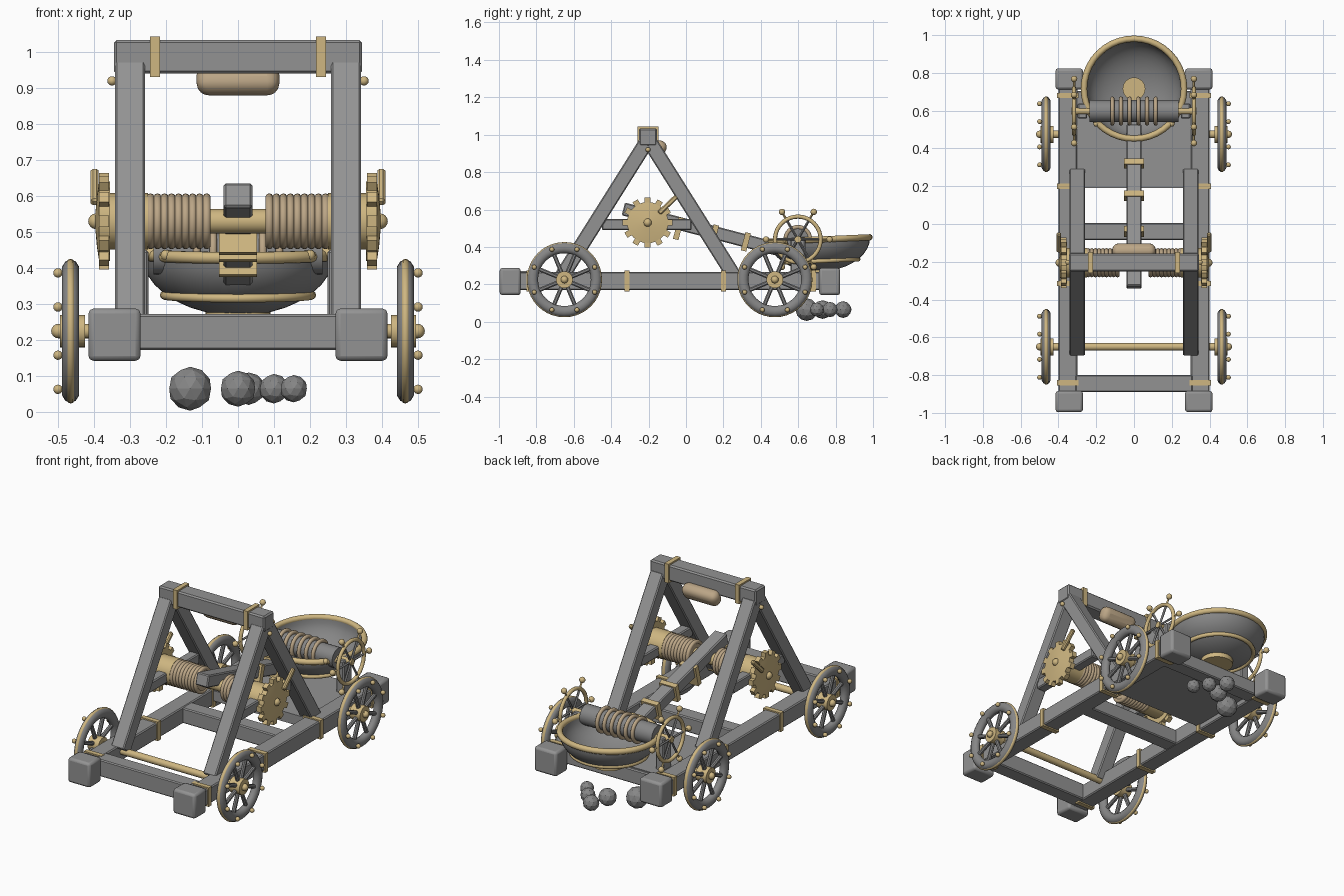
import bpy, math
from math import sin, cos, pi, radians, atan2, hypot
from mathutils import Vector

old = bpy.data.objects.get("Cube")
if old:
    bpy.data.objects.remove(old)


def material(name, rgb):
    m = bpy.data.materials.new(name)
    m.use_nodes = True
    m.diffuse_color = (*rgb, 1)
    m.node_tree.nodes["Principled BSDF"].inputs["Base Color"].default_value = (*rgb, 1)
    return m


GREY = material("grey timber", (0.29, 0.29, 0.29))
IRON = material("iron grey", (0.24, 0.24, 0.24))
GOLD = material("pale brass", (0.62, 0.47, 0.22))
ROPE = material("tan rope", (0.50, 0.38, 0.24))


def finish(name, mat, smooth=True):
    o = bpy.context.object
    o.name = name
    o.data.materials.append(mat)
    if smooth:
        bpy.ops.object.shade_smooth_by_angle(angle=radians(40))
    return o


def box(name, loc, size, mat=GREY, tilt=0, bevel=0.006, segments=1):
    bpy.ops.mesh.primitive_cube_add(size=1, location=loc, rotation=(tilt, 0, 0))
    o = bpy.context.object
    o.scale = size
    bpy.ops.object.transform_apply(location=False, rotation=False, scale=True)
    if bevel:
        b = o.modifiers.new("bevel", "BEVEL")
        b.width, b.segments = bevel, segments
    return finish(name, mat, segments > 1)


def beam(name, x, start, end, width, depth, mat=GREY):
    # timber lying in a plane of constant x, between two (y, z) points
    dy, dz = end[0] - start[0], end[1] - start[1]
    mid = (x, (start[0] + end[0]) / 2, (start[1] + end[1]) / 2)
    return box(name, mid, (width, hypot(dy, dz), depth), mat, atan2(dz, dy))


def rod(name, x0, x1, y, z, r, mat=GOLD, sides=24):
    bpy.ops.mesh.primitive_cylinder_add(vertices=sides, radius=r, depth=abs(x1 - x0),
                                        location=((x0 + x1) / 2, y, z), rotation=(0, pi / 2, 0))
    return finish(name, mat)


def ring(name, loc, major, minor, mat=GOLD, rot=(0, pi / 2, 0), width=1):
    bpy.ops.mesh.primitive_torus_add(major_radius=major, minor_radius=minor, location=loc,
                                     rotation=rot, major_segments=40, minor_segments=10)
    bpy.context.object.scale.z = width
    return finish(name, mat)


def ball(name, loc, r, mat=GOLD):
    bpy.ops.mesh.primitive_uv_sphere_add(segments=12, ring_count=8, radius=r, location=loc)
    return finish(name, mat)


def lathe(name, profile, loc, mat, rot=(0, 0, 0), steps=40):
    n = len(profile)
    verts = [(r * cos(2 * pi * i / steps), r * sin(2 * pi * i / steps), z)
             for i in range(steps) for r, z in profile]
    faces = [(i * n + j, (i + 1) % steps * n + j, (i + 1) % steps * n + j + 1, i * n + j + 1)
             for i in range(steps) for j in range(n - 1)]
    me = bpy.data.meshes.new(name)
    me.from_pydata(verts, [], faces)
    o = bpy.data.objects.new(name, me)
    o.location, o.rotation_euler = loc, rot
    bpy.context.collection.objects.link(o)
    bpy.ops.object.select_all(action="DESELECT")
    bpy.context.view_layer.objects.active = o
    o.select_set(True)
    return finish(name, mat)


# chassis
box("front_crossbeam", (0, -0.845, 0.222), (0.62, 0.09, 0.1))
box("middle_crossbeam", (0, -0.04, 0.217), (0.62, 0.09, 0.09))
box("rear_crossbeam", (0, 0.66, 0.215), (0.62, 0.09, 0.085))
box("rear_platform", (0, 0.44, 0.232), (0.62, 0.5, 0.06), bevel=0)
for s in (-1, 1):
    box("side_rail", (s * 0.35, -0.085, 0.218), (0.1, 1.62, 0.097))
    for y in (-0.94, 0.768):
        box("corner_block", (s * 0.343, y, 0.215), (0.145, 0.112, 0.145), bevel=0.014, segments=2)
    for y in (-0.84, -0.315, 0.2, 0.68):
        box("rail_strap", (s * 0.35, y, 0.218), (0.114, 0.028, 0.112), GOLD, bevel=0)

# wheels and axles
WZ, WX = 0.225, 0.465
for y in (-0.65, 0.475):
    rod("axle", -0.5, 0.5, y, WZ, 0.02, sides=16)
    for s in (-1, 1):
        ring("wheel_rim", (s * WX, y, WZ), 0.17, 0.029, IRON, width=0.85)
        ring("wheel_band", (s * WX, y, WZ), 0.19, 0.011)
        rod("wheel_hub", s * 0.425, s * 0.495, y, WZ, 0.045)
        ball("hub_cap", (s * 0.499, y, WZ), 0.02)
        for k in range(8):
            a = k * pi / 4 + pi / 8
            cy, cz = cos(a), sin(a)
            beam("wheel_spoke", s * WX, (y + 0.03 * cy, WZ + 0.03 * cz),
                 (y + 0.155 * cy, WZ + 0.155 * cz), 0.022, 0.022, IRON)
            ball("wheel_rivet", (s * 0.5, y + 0.175 * cy, WZ + 0.175 * cz), 0.013)

# A-frames, top beam and padded stop
for s in (-1, 1):
    beam("front_leg", s * 0.3, (-0.215, 0.955), (-0.665, 0.24), 0.083, 0.08)
    beam("rear_leg", s * 0.3, (-0.19, 0.955), (0.26, 0.24), 0.083, 0.08)
    box("winch_support", (s * 0.3, -0.21, 0.52), (0.06, 0.48, 0.06))
    box("top_strap", (s * 0.23, -0.203, 0.987), (0.028, 0.112, 0.112), GOLD, bevel=0)
    ball("frame_rivet", (s * 0.35, -0.203, 0.92), 0.013)
box("top_beam", (0, -0.203, 0.987), (0.69, 0.095, 0.094), bevel=0.008)
box("padded_stop", (0, -0.145, 0.925), (0.23, 0.075, 0.09), ROPE, radians(-28), 0.034, 4)

# rope winch with ratchet wheels
AY, AZ = -0.205, 0.53
rod("winch_axle", -0.39, 0.39, AY, AZ, 0.034)
for s in (-1, 1):
    rod("winch_drum", s * 0.08, s * 0.25, AY, AZ, 0.062, ROPE)
    for k in range(9):
        ring("rope_coil", (s * (0.087 + 0.0195 * k), AY, AZ), 0.066, 0.0115, ROPE)
    rod("winch_bearing", s * 0.25, s * 0.355, AY, AZ, 0.078, sides=16)
    rod("ratchet_wheel", s * 0.355, s * 0.386, AY, AZ, 0.11, sides=32)
    lathe("ratchet_dome", [(0.108, 0), (0.07, 0.006), (0.0, 0.012)], (s * 0.386, AY, AZ),
          GOLD, (0, s * pi / 2, 0))
    ball("ratchet_boss", (s * 0.394, AY, AZ), 0.022)
    for k in range(12):
        a = k * pi / 6
        box("ratchet_tooth", (s * 0.372, AY + 0.117 * cos(a), AZ + 0.117 * sin(a)),
            (0.028, 0.034, 0.032), GOLD, a, 0)
    beam("winch_handle", s * 0.398, (AY + 0.06, 0.58), (-0.05, 0.67), 0.022, 0.026, GOLD)

# throwing arm
beam("throwing_arm", 0, (-0.335, 0.603), (0.52, 0.38), 0.08, 0.07)
slope = atan2(-0.223, 0.855)
for y, drop, h in ((-0.04, 0.028, 0.12), (0.15, 0.008, 0.1), (0.32, 0.005, 0.1)):
    z = 0.603 + (y + 0.335) * math.tan(slope)
    box("arm_strap", (0, y, z - drop), (0.106, 0.03, h), GOLD, slope, 0)

# bowl
BC, TILT = Vector((0, 0.716, 0.44)), (radians(2.5), 0, 0)
angles = [radians(a) for a in range(0, 91, 10)]
outer = [(0.268 * cos(a), -0.172 * sin(a)) for a in angles]
inner = [(0.25 * cos(a), -0.154 * sin(a)) for a in reversed(angles)]
lathe("bowl", outer[::-1] + inner[::-1] + [outer[-1]], BC, IRON, TILT)
ring("bowl_rim", BC, 0.265, 0.017, rot=TILT)
ring("bowl_band", BC - Vector((0, 0, 0.115)), 0.205, 0.012, rot=TILT)
for z, r in ((0.268, 0.09), (0.293, 0.06)):
    bpy.ops.mesh.primitive_cylinder_add(vertices=24, radius=r, depth=0.03, location=(0, BC.y, z))
    finish("bowl_boss", GOLD)

# small windlass above the bowl with hand wheels
HY, HZ = 0.598, 0.44
rod("windlass_drum", -0.235, 0.235, HY, HZ, 0.058, IRON)
rod("windlass_axle", -0.33, 0.33, HY, HZ, 0.018, sides=16)
for k in range(6):
    ring("windlass_coil", (-0.115 + 0.046 * k, HY, HZ), 0.066, 0.011, ROPE)
for s in (-1, 1):
    box("windlass_post", (s * 0.273, HY, 0.345), (0.05, 0.08, 0.21))
    ring("hand_wheel", (s * 0.317, HY, HZ), 0.122, 0.011)
    ball("rim_stud", (s * 0.2, 0.53, 0.436), 0.015)
    for k in range(6):
        a = k * pi / 3
        cy, cz = cos(a), sin(a)
        beam("hand_wheel_spoke", s * 0.317, (HY, HZ), (HY + 0.12 * cy, HZ + 0.12 * cz), 0.014, 0.014, IRON)
        beam("hand_wheel_grip", s * 0.317, (HY + 0.12 * cy, HZ + 0.12 * cz),
             (HY + 0.17 * cy, HZ + 0.17 * cz), 0.012, 0.012, GOLD)
        ball("hand_wheel_knob", (s * 0.317, HY + 0.17 * cy, HZ + 0.17 * cz), 0.017)

# stone shot
for x, y, r in ((-0.133, 0.645, 0.061), (0, 0.73, 0.05), (0.03, 0.84, 0.045),
                (0.1, 0.77, 0.041), (0.155, 0.7, 0.038)):
    bpy.ops.mesh.primitive_ico_sphere_add(subdivisions=2, radius=r, location=(x, y, 0.065))
    finish("stone_shot", IRON, False)
